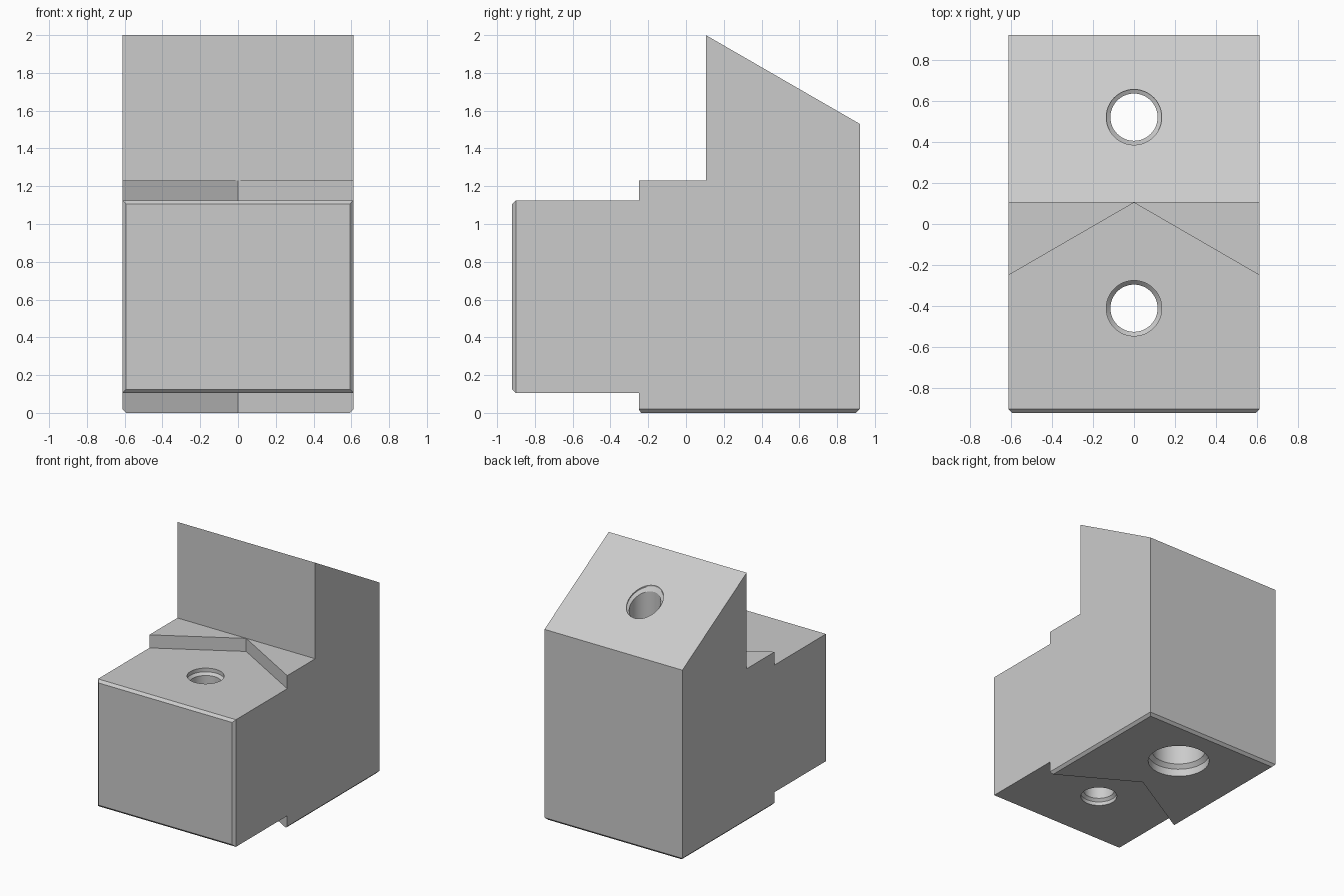
import bpy, bmesh
from math import cos, sin, tau

W, BACK, FRONT, WALL = 0.612, 0.92, -0.92, 0.105
LOW, STEP, SHELF = 0.105, 1.125, 1.23
SLOPE = (1.53 - 2.0) / (BACK - WALL)
CHAMFER = 0.02

if "Cube" in bpy.data.objects:
    bpy.data.objects.remove(bpy.data.objects["Cube"], do_unlink=True)

steel = bpy.data.materials.new("plain_grey")
steel.use_nodes = True
grey = (0.6, 0.6, 0.6, 1)
steel.diffuse_color = grey
steel.node_tree.nodes["Principled BSDF"].inputs["Base Color"].default_value = grey


def make_object(name, bm):
    bmesh.ops.recalc_face_normals(bm, faces=bm.faces)
    mesh = bpy.data.meshes.new(name)
    bm.to_mesh(mesh)
    bm.free()
    mesh.materials.append(steel)
    obj = bpy.data.objects.new(name, mesh)
    bpy.context.collection.objects.link(obj)
    return obj


def prism(name, points, offset):
    """Extrude a flat outline along an offset."""
    bm = bmesh.new()
    face = bm.faces.new([bm.verts.new(p) for p in points])
    grown = bmesh.ops.extrude_face_region(bm, geom=[face], use_keep_orig=True)
    verts = [v for v in grown["geom"] if isinstance(v, bmesh.types.BMVert)]
    bmesh.ops.translate(bm, verts=verts, vec=offset)
    return make_object(name, bm)


def bore(name, y, rings, sides=48):
    """Stack of rings (radius, height, tilt) closed into a cutter."""
    bm = bmesh.new()
    loops = []
    for r, z, tilt in rings:
        loops.append([bm.verts.new((r * cos(a), y + r * sin(a), z + tilt * r * sin(a)))
                      for a in (tau * i / sides for i in range(sides))])
    for low, high in zip(loops, loops[1:]):
        for i in range(sides):
            j = (i + 1) % sides
            bm.faces.new((low[i], low[j], high[j], high[i]))
    bm.faces.new(loops[0])
    bm.faces.new(loops[-1])
    return make_object(name, bm)


def cut(target, cutter):
    """Subtract a cutter for good and remove it."""
    cutter.hide_render = True
    mod = target.modifiers.new("cut", 'BOOLEAN')
    mod.operation, mod.solver, mod.object = 'DIFFERENCE', 'EXACT', cutter
    bpy.context.view_layer.update()
    graph = bpy.context.evaluated_depsgraph_get()
    mesh = bpy.data.meshes.new_from_object(target.evaluated_get(graph))
    target.modifiers.clear()
    target.data = mesh
    bpy.data.objects.remove(cutter, do_unlink=True)


# Body: side silhouette extruded across the width
side = [(FRONT, 0), (BACK, 0), (BACK, 1.53), (WALL, 2), (WALL, SHELF), (FRONT, SHELF)]
body = prism("jaw_block", [(-W, y, z) for y, z in side], (2 * W, 0, 0))

# V-shaped steps above and below the nose
APEX = WALL - 0.001
wing = APEX - (APEX + 0.25) / W * 0.9
vee = [(0, APEX), (0.9, wing), (0.9, -1.2), (-0.9, -1.2), (-0.9, wing)]
for base, height in ((STEP, 0.3), (-0.3, 0.3 + LOW)):
    cut(body, prism("step_cutter", [(x, y, base) for x, y in vee], (0, 0, height)))

# Chamfers around the nose face and the foot
bm = bmesh.new()
bm.from_mesh(body.data)


def on_chamfer(edge):
    def both(test):
        return all(test(v.co) for v in edge.verts)
    if both(lambda c: abs(c.y - FRONT) < 0.001):
        return True
    return both(lambda c: c.z < 0.001) and (
        both(lambda c: c.y > BACK - 0.001) or both(lambda c: c.x > W - 0.001)
        or both(lambda c: c.x < 0.001 - W))


bmesh.ops.bevel(bm, geom=[e for e in bm.edges if on_chamfer(e)], offset=CHAMFER,
                segments=1, profile=0.5, affect='EDGES')
bm.to_mesh(body.data)
bm.free()

# Front screw hole, relieved at both ends
R, R_OUT = 0.115, 0.135
cut(body, bore("front_hole", -0.41, [
    (R_OUT, -0.2, 0), (R_OUT, LOW + 0.03, 0), (R, LOW + 0.05, 0),
    (R, STEP - 0.05, 0), (R_OUT, STEP - 0.03, 0), (R_OUT, 1.4, 0)]))

# Rear screw hole, wide below and opening on the slope
hole_y = 0.52
top = 2 + SLOPE * (hole_y - WALL)
cut(body, bore("rear_hole", hole_y, [
    (0.228, -0.2, 0), (0.228, 0.06, 0), (0.2, 0.09, 0), (0.2, 0.7, 0), (R, 0.7, 0),
    (R, top - 0.03, SLOPE), (R_OUT, top - 0.01, SLOPE), (R_OUT, 2.3, 0)]))

# Flat planes with smooth bores
bpy.ops.object.select_all(action='DESELECT')
body.select_set(True)
bpy.context.view_layer.objects.active = body
bpy.ops.object.shade_smooth_by_angle(angle=0.35)
